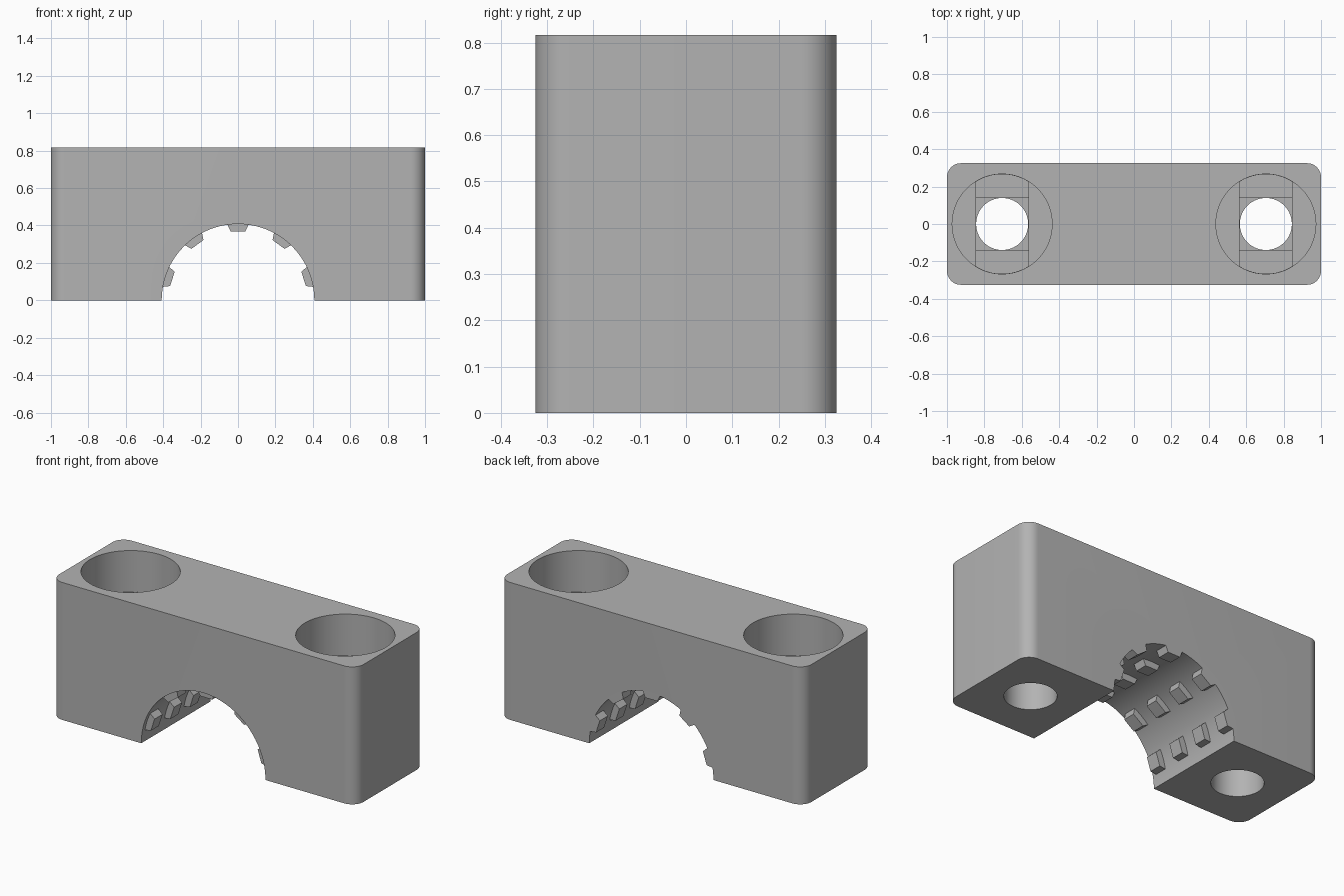
import bpy
import bmesh
from math import cos, sin, pi, radians
from mathutils import Matrix, Vector

cube = bpy.data.objects.get("Cube")
if cube:
    bpy.data.objects.remove(cube, do_unlink=True)

HALF_X, HALF_Y, HEIGHT = 1.0, 0.325, 0.816
CORNER = 0.075
ARCH_R = 0.408
BOLT_X, BOLT_R, BORE_R = 0.705, 0.14, 0.267
BORE_FLOOR, STEP = 0.57, 0.018

grey = bpy.data.materials.new("plain_grey")
grey.use_nodes = True
colour = (0.45, 0.45, 0.45, 1)
grey.diffuse_color = colour
grey.node_tree.nodes["Principled BSDF"].inputs["Base Color"].default_value = colour


def add_prism(bm, points, low, high, matrix=Matrix()):
    """Extrude a flat outline from low to high along its own z axis."""
    face = bm.faces.new([bm.verts.new((x, y, low)) for x, y in points])
    out = bmesh.ops.extrude_face_region(bm, geom=[face])["geom"]
    top = [v for v in out if isinstance(v, bmesh.types.BMVert)]
    bmesh.ops.translate(bm, verts=top, vec=(0, 0, high - low))
    bmesh.ops.transform(bm, matrix=matrix, verts=list(set(top) | set(face.verts)))


def make_object(name, bm):
    bmesh.ops.recalc_face_normals(bm, faces=bm.faces)
    mesh = bpy.data.meshes.new(name)
    bm.to_mesh(mesh)
    bm.free()
    mesh.materials.append(grey)
    ob = bpy.data.objects.new(name, mesh)
    bpy.context.collection.objects.link(ob)
    return ob


def prism(name, points, low, high, matrix=Matrix()):
    bm = bmesh.new()
    add_prism(bm, points, low, high, matrix)
    return make_object(name, bm)


def circle(radius, cx=0, count=96):
    return [(cx + radius * cos(2 * pi * i / count), radius * sin(2 * pi * i / count))
            for i in range(count)]


def cut(target, cutter):
    cutter.hide_render = True
    mod = target.modifiers.new("cut", 'BOOLEAN')
    mod.operation, mod.solver, mod.object = 'DIFFERENCE', 'EXACT', cutter
    bpy.context.view_layer.objects.active = target
    bpy.ops.object.modifier_apply(modifier=mod.name)
    bpy.data.objects.remove(cutter, do_unlink=True)


# Clamp block with rounded upright corners
outline = []
for quarter, (sx, sy) in enumerate([(1, 1), (-1, 1), (-1, -1), (1, -1)]):
    for i in range(13):
        a = (quarter + i / 12) * pi / 2
        outline.append((sx * (HALF_X - CORNER) + CORNER * cos(a),
                        sy * (HALF_Y - CORNER) + CORNER * sin(a)))
block = prism("clamp_block", outline, 0, HEIGHT)

# Half-round pipe channel; this frame turns outline (x, y) into (x, z)
upright = Matrix.Rotation(pi / 2, 4, 'X')
cut(block, prism("channel_cutter", circle(ARCH_R, count=128), -1, 1, upright))

# Bolt holes: counterbore, slot step, square step, through hole
for side in (-1, 1):
    cx = side * BOLT_X
    cut(block, prism("bore_cutter", circle(BORE_R, cx), BORE_FLOOR, 1))
    slot = []
    for x, y in circle(BORE_R - 0.001):
        if abs(x) < BOLT_R:
            slot.append((cx + x, y))
        elif not slot or abs(x) >= BOLT_R:
            continue
    edge_y = (BORE_R ** 2 - BOLT_R ** 2) ** 0.5 - 0.002
    upper = [p for p in slot if p[1] > 0]
    lower = [p for p in slot if p[1] < 0]
    slot = ([(cx + BOLT_R, edge_y)] + upper + [(cx - BOLT_R, edge_y), (cx - BOLT_R, -edge_y)]
            + lower + [(cx + BOLT_R, -edge_y)])
    cut(block, prism("slot_cutter", slot, BORE_FLOOR - STEP, BORE_FLOOR + 0.1))
    b = BOLT_R
    square = [(cx - b, -b), (cx + b, -b), (cx + b, b), (cx - b, b)]
    cut(block, prism("square_cutter", square, BORE_FLOOR - 2 * STEP, BORE_FLOOR + 0.08))
    cut(block, prism("hole_cutter", circle(BOLT_R - 0.001, cx), -0.5, BORE_FLOOR + 0.05))

# Grip teeth: five rows of four tapered blocks around the channel
tooth = [(-0.058, ARCH_R + 0.001), (-0.04, 0.369), (0.04, 0.369), (0.058, ARCH_R + 0.001)]
LENGTH, PITCH = 0.075, 0.183
bm = bmesh.new()
for row in range(-2, 3):
    turn = Matrix.Rotation(radians(36 * row), 4, 'Y') @ upright
    for n in range(4):
        back = HALF_Y - n * PITCH
        add_prism(bm, tooth, -back, -back + LENGTH, turn)
make_object("grip_teeth", bm)

# Smooth the round walls, keep the edges crisp
bpy.ops.object.select_all(action='DESELECT')
block.select_set(True)
bpy.context.view_layer.objects.active = block
bpy.ops.object.shade_smooth_by_angle(angle=radians(30))
